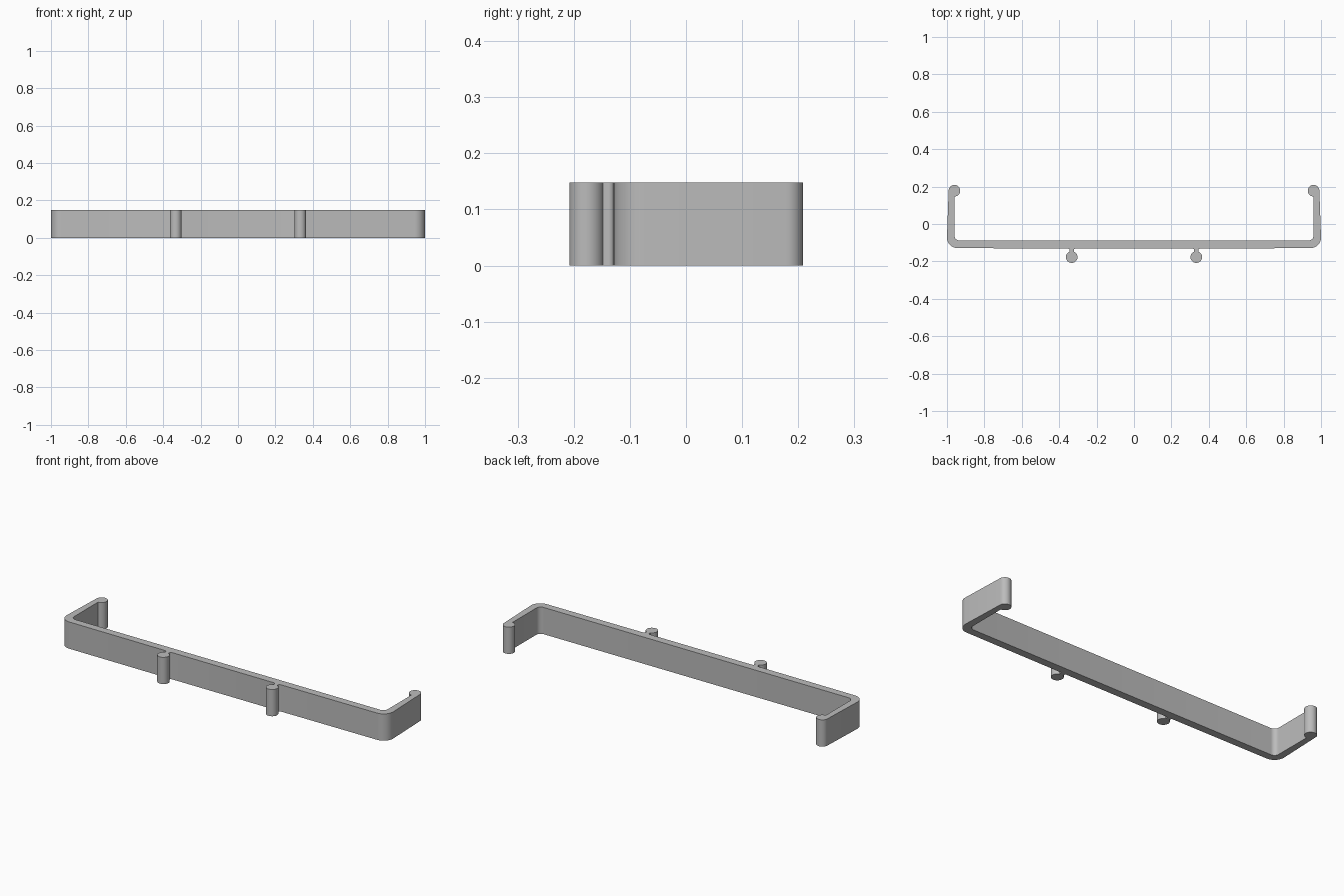
import bpy, bmesh
from math import radians, cos, sin

HEIGHT = 0.148

cube = bpy.data.objects.get("Cube")
if cube:
    bpy.data.objects.remove(cube, do_unlink=True)

grey = bpy.data.materials.new("plain grey")
grey.use_nodes = True
grey.diffuse_color = (0.5, 0.5, 0.5, 1)
grey.node_tree.nodes["Principled BSDF"].inputs["Base Color"].default_value = (0.5, 0.5, 0.5, 1)


def arc(cx, cy, r, start, end, steps):
    """Points along a circular arc, angles in degrees."""
    angles = [radians(start + (end - start) * i / steps) for i in range(steps + 1)]
    return [(cx + r * cos(a), cy + r * sin(a)) for a in angles]


# Left half of the clip outline, from the front middle round to the back middle
peg_x, neck, flare = 0.333, 0.011, 0.01
front = -0.131
half = [(0, front)]
half += arc(peg_x - neck - flare, front - flare, flare, 90, 0, 5)       # neck fillet
half += arc(peg_x, -0.177, 0.031, 111, 429, 32)                         # round peg
half += arc(peg_x + neck + flare, front - flare, flare, 180, 90, 5)     # neck fillet
half += arc(0.943, -0.072, 0.057, -90, 0, 10)                           # outer corner
half += arc(0.96, 0.178, 0.031, 0, 270, 28)                             # bead on arm tip
half += arc(0.934, -0.062, 0.026, 0, -90, 8)                            # inner corner
half += [(0, -0.088)]

# Mirror to the other half, skipping the shared middle points
outline = half + [(-x, y) for x, y in reversed(half[1:-1])]

bm = bmesh.new()
base = bm.faces.new([bm.verts.new((x, y, 0)) for x, y in outline])
top = bmesh.ops.extrude_face_region(bm, geom=[base])["geom"]
bmesh.ops.translate(bm, vec=(0, 0, HEIGHT),
                    verts=[v for v in top if isinstance(v, bmesh.types.BMVert)])
bmesh.ops.recalc_face_normals(bm, faces=bm.faces)
# Split the concave end caps cleanly
caps = [f for f in bm.faces if len(f.verts) > 4]
bmesh.ops.triangulate(bm, faces=caps, ngon_method='EAR_CLIP')

mesh = bpy.data.meshes.new("bracket_clip")
bm.to_mesh(mesh)
bm.free()
mesh.materials.append(grey)
clip = bpy.data.objects.new("bracket_clip", mesh)
bpy.context.collection.objects.link(clip)

bpy.ops.object.select_all(action='DESELECT')
clip.select_set(True)
bpy.context.view_layer.objects.active = clip
bpy.ops.object.shade_smooth_by_angle(angle=radians(35))
